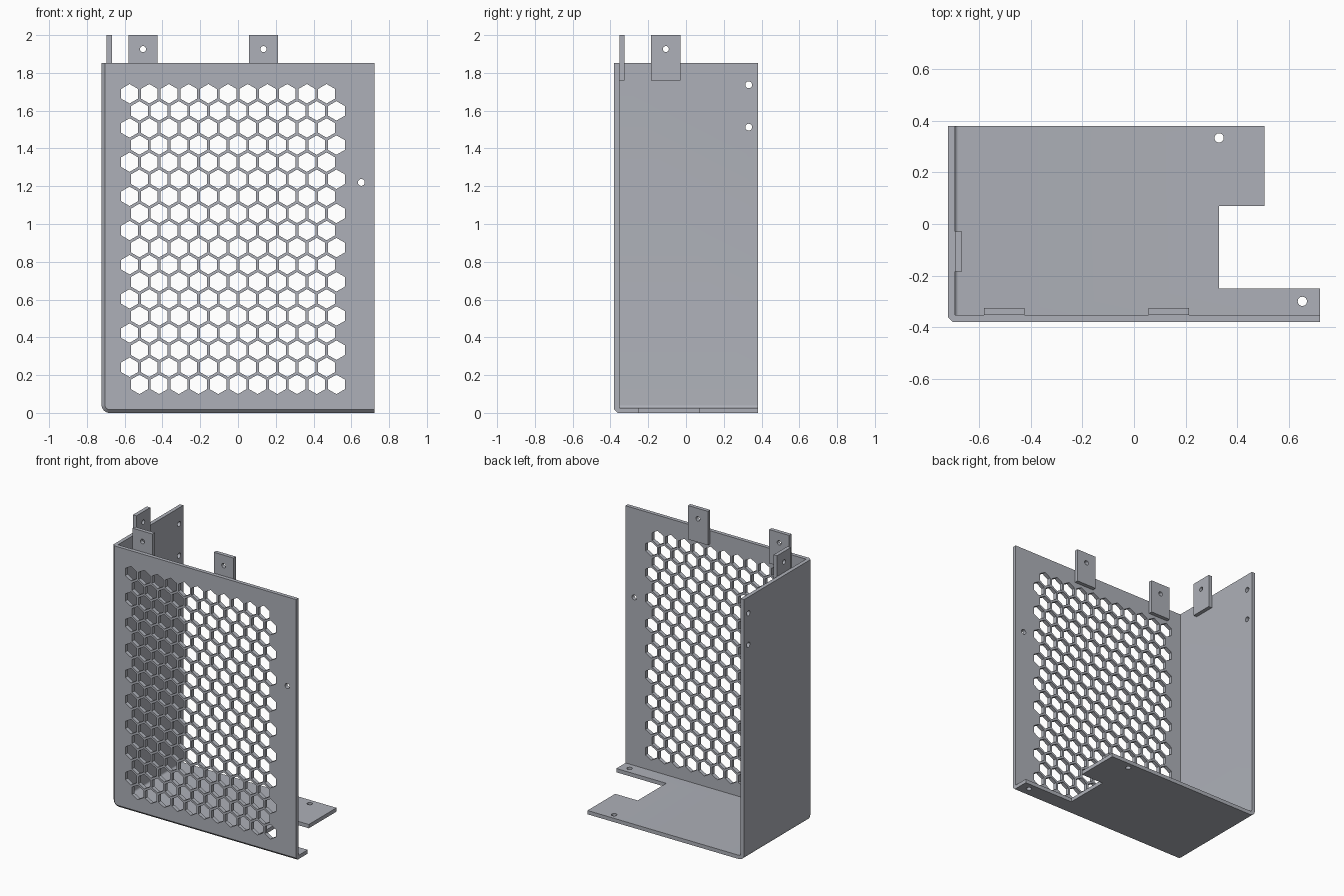
import bpy, bmesh, math
from mathutils import Vector

if "Cube" in bpy.data.objects:
    bpy.data.objects.remove(bpy.data.objects["Cube"])

HX, HY, TOP = 0.722, 0.38, 1.852      # half width, half depth, panel height
T = 0.027                             # sheet thickness
BEND, CHAMFER = 0.042, 0.018

steel = bpy.data.materials.new("grey_steel")
steel.diffuse_color = (0.42, 0.435, 0.48, 1)
steel.use_nodes = True
steel.node_tree.nodes["Principled BSDF"].inputs["Base Color"].default_value = steel.diffuse_color


def loft(bm, rings):
    """Closed solid through matching rings of points."""
    rows = [[bm.verts.new(p) for p in ring] for ring in rings]
    n = len(rows[0])
    for a, b in zip(rows, rows[1:]):
        for i in range(n):
            j = (i + 1) % n
            bm.faces.new((a[i], a[j], b[j], b[i]))
    bm.faces.new(rows[0])
    bm.faces.new(rows[-1])


def drill(bm, centre, axis, radius, sides=24, depth=0.04):
    """Prism cutter along an axis; six sides gives a hexagon with a point on top."""
    c, k = Vector(centre), "xyz".index(axis)
    u, v = [i for i in range(3) if i != k]
    rings = []
    for s in (-depth, depth):
        ring = []
        for i in range(sides):
            a = 2 * math.pi * i / sides + math.pi / 2
            p = c.copy()
            p[u] += radius * math.cos(a)
            p[v] += radius * math.sin(a)
            p[k] += s
            ring.append(p)
        rings.append(ring)
    loft(bm, rings)


def box(bm, lo, hi):
    loft(bm, [[(lo[0], lo[1], z), (hi[0], lo[1], z), (hi[0], hi[1], z), (lo[0], hi[1], z)]
              for z in (lo[2], hi[2])])


def make(name, bm):
    bmesh.ops.recalc_face_normals(bm, faces=bm.faces)
    me = bpy.data.meshes.new(name)
    bm.to_mesh(me)
    bm.free()
    ob = bpy.data.objects.new(name, me)
    bpy.context.collection.objects.link(ob)
    return ob


def cut(ob, cutters):
    """Subtract each cutter, bake the result and drop the cutters."""
    for c in cutters:
        c.hide_render = True
        m = ob.modifiers.new("cut", 'BOOLEAN')
        m.operation, m.solver, m.object = 'DIFFERENCE', 'EXACT', c
    bpy.context.view_layer.update()
    me = bpy.data.meshes.new_from_object(ob.evaluated_get(bpy.context.evaluated_depsgraph_get()))
    ob.modifiers.clear()
    ob.data = me
    for c in cutters:
        bpy.data.objects.remove(c)
    me.materials.clear()
    me.materials.append(steel)
    bpy.ops.object.select_all(action='DESELECT')
    ob.select_set(True)
    bpy.context.view_layer.objects.active = ob
    bpy.ops.object.shade_smooth_by_angle(angle=math.radians(30))


def section(y, inset, right, top):
    """Width-height section with a rounded lower left bend."""
    r, cx, cz = BEND - inset, -HX + BEND, BEND
    pts = [(right, y, top), (-HX + inset, y, top)]
    for i in range(9):
        a = math.pi + i * math.pi / 16
        pts.append((cx + r * math.cos(a), y, cz + r * math.sin(a)))
    return pts + [(right, y, inset)]


# Folded sheet: front, left side and floor
bm = bmesh.new()
loft(bm, [section(-HY, CHAMFER, HX, TOP), section(-HY + CHAMFER, 0, HX, TOP),
          section(HY, 0, HX, TOP)])
shell = make("folded_cover", bm)

# Hollow interior, open at the top, back and right
bm = bmesh.new()
loft(bm, [section(-HY + T, T, 1.2, 2.3), section(1, T, 1.2, 2.3)])
hollow = make("hollow_cutter", bm)

# Stepped notch in the floor, vent grid and screw holes
bm = bmesh.new()
notch = [(0.33, -0.25), (1, -0.25), (1, 0.6), (0.507, 0.6), (0.507, 0.07), (0.33, 0.07)]
loft(bm, [[(x, y, z) for x, y in notch] for z in (-0.05, 0.06)])
PITCH = 0.1043
for row in range(18):
    for col in range(11):
        x = -0.574 + PITCH * (col + (0.5 if row % 2 == 0 else 0))
        drill(bm, (x, -HY + T / 2, 0.151 + row * 0.0905), 'y', 0.0515, 6)
drill(bm, (0.653, -HY + T / 2, 1.22), 'y', 0.018)
for z in (1.737, 1.513):
    drill(bm, (-HX + T / 2, 0.332, z), 'x', 0.018)
for x, y in ((0.33, 0.334), (0.653, -0.3)):
    drill(bm, (x, y, T / 2), 'z', 0.018)
cut(shell, [hollow, make("hole_cutter", bm)])


# Mounting tabs fixed to the inside faces
def tab(name, lo, hi, axis):
    bm = bmesh.new()
    box(bm, lo, hi)
    ob = make(name, bm)
    bm = bmesh.new()
    mid = [(a + b) / 2 for a, b in zip(lo, hi)]
    drill(bm, (mid[0], mid[1], 1.926), axis, 0.016)
    cut(ob, [make("tab_cutter", bm)])


Y0, X0 = -HY + T, -HX + T
for name, x in (("front_tab_left", -0.503), ("front_tab_right", 0.135)):
    tab(name, (x - 0.078, Y0, 1.76), (x + 0.078, Y0 + T, 2.0), 'y')
tab("side_tab", (X0, -0.185, 1.76), (X0 + T, -0.029, 2.0), 'x')
